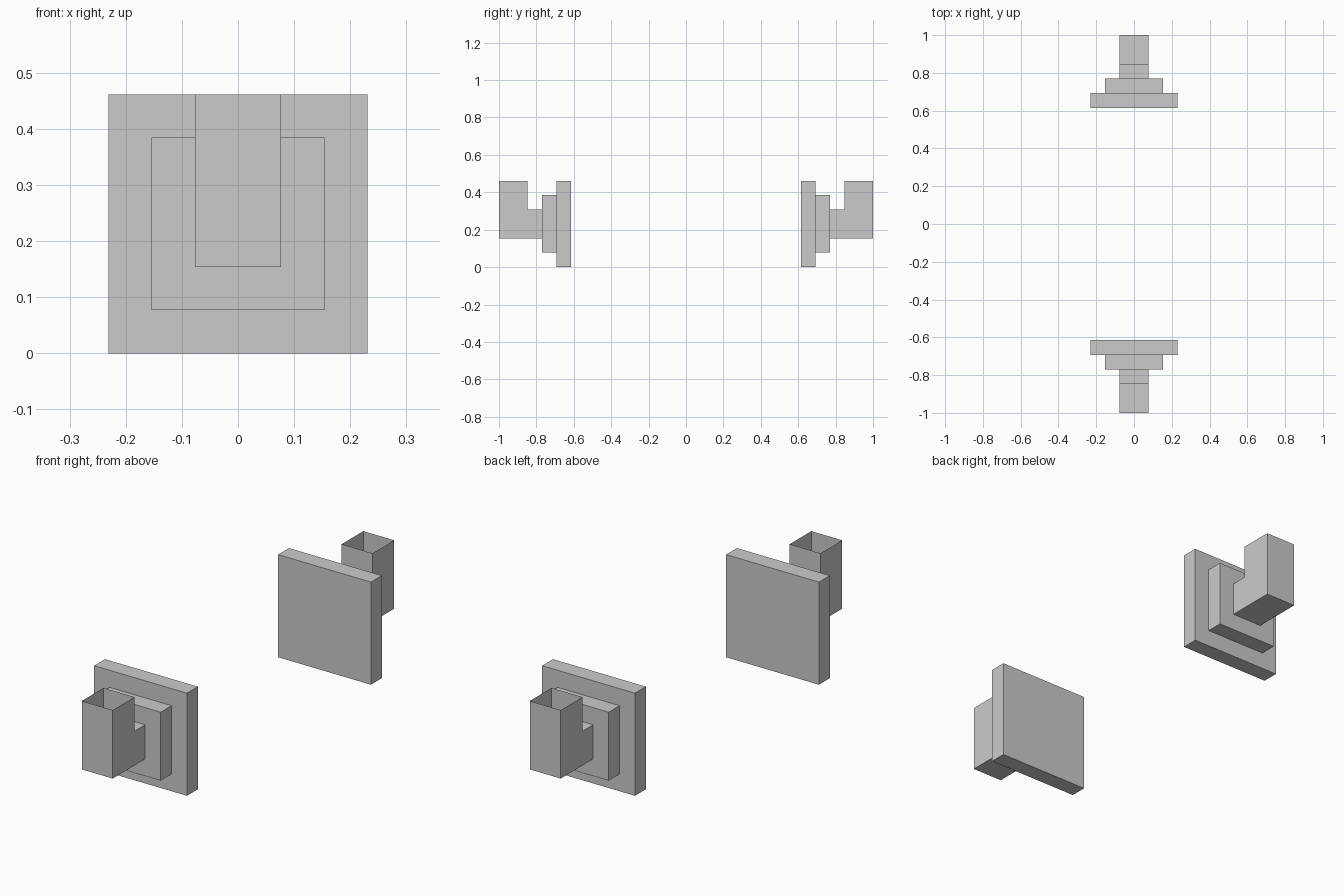
import bpy, bmesh, math
from mathutils import Vector, Matrix

if "Cube" in bpy.data.objects:
    bpy.data.objects.remove(bpy.data.objects["Cube"])

U = 1 / 13  # grid step of the model
OUT = Vector((0, 1, 0))
UP = Vector((0, 0, 1))


def extrude(bm, face, vec):
    new = bmesh.ops.extrude_discrete_faces(bm, faces=[face])["faces"][0]
    bmesh.ops.translate(bm, vec=vec, verts=new.verts)
    bm.normal_update()
    return new


def facing(bm, direction):
    # outermost face looking along the direction
    faces = [f for f in bm.faces if f.normal.dot(direction) > 0.9]
    return max(faces, key=lambda f: f.calc_center_median().dot(OUT))


bm = bmesh.new()

# Square back plate
bmesh.ops.create_cube(bm, size=1, matrix=Matrix.Translation((0, 8.5 * U, 3 * U))
                      @ Matrix.Diagonal((6 * U, U, 6 * U, 1)))
bm.normal_update()

# Stepped middle plate and arm, each inset by one step
face = facing(bm, OUT)
for _ in range(2):
    bmesh.ops.inset_region(bm, faces=[face], thickness=U, use_even_offset=True)
    face = extrude(bm, face, OUT * U)

# Holder at the end of the arm, raised into an open-topped cup
extrude(bm, face, OUT * 2 * U)
rim = extrude(bm, facing(bm, UP), UP * 2 * U)
bmesh.ops.delete(bm, geom=[rim], context='FACES_ONLY')

mesh = bpy.data.meshes.new("wall_bracket")
bm.to_mesh(mesh)
bm.free()

# Matching pair facing outwards
for name, angle in (("back_bracket", 0), ("front_bracket", math.pi)):
    ob = bpy.data.objects.new(name, mesh)
    ob.rotation_euler.z = angle
    bpy.context.collection.objects.link(ob)
